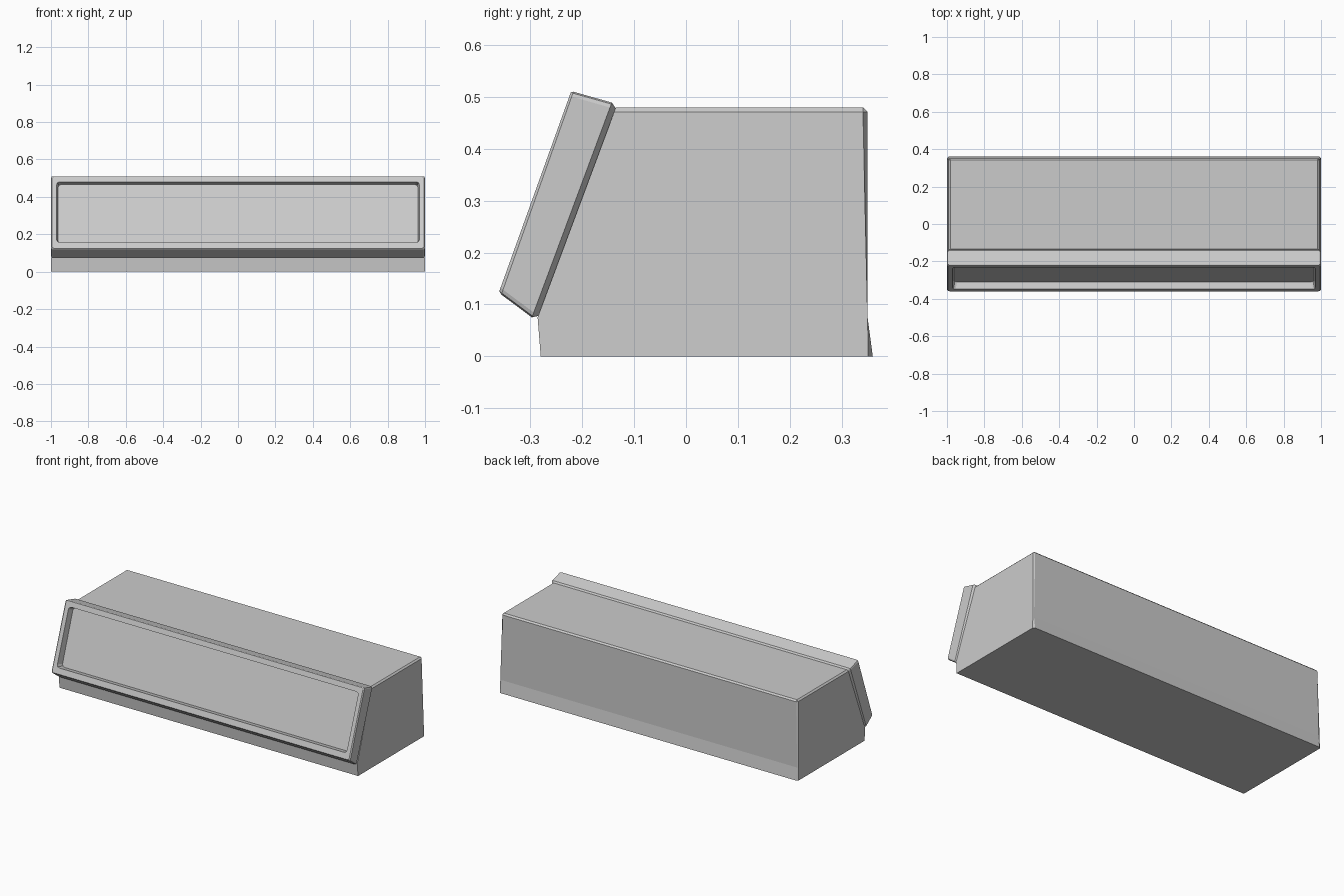
import bpy, bmesh

if "Cube" in bpy.data.objects:
    bpy.data.objects.remove(bpy.data.objects["Cube"])


def make_object(name, bm):
    bmesh.ops.recalc_face_normals(bm, faces=bm.faces[:])
    mesh = bpy.data.meshes.new(name)
    bm.to_mesh(mesh)
    bm.free()
    obj = bpy.data.objects.new(name, mesh)
    bpy.context.collection.objects.link(obj)
    return obj


# Housing: side profile (y, z) swept across the width, tapering slightly upward
profile = [(-0.28, 0), (-0.286, 0.075), (-0.135, 0.48),
           (0.35, 0.48), (0.35, 0.075), (0.36, 0)]
bm = bmesh.new()
left, right = [[bm.verts.new((s * (1 - 0.02 * z), y, z)) for y, z in profile]
               for s in (-1, 1)]
bm.faces.new(left)
bm.faces.new(right[::-1])
for i in range(len(profile)):
    j = (i + 1) % len(profile)
    bm.faces.new((left[i], right[i], right[j], left[j]))

# Chamfer the top rim and the rear corners
edges = []
for e in bm.edges:
    a, b = (v.co for v in e.verts)
    top = min(a.z, b.z) > 0.47 and max(a.y, b.y) > 0
    rear = min(a.y, b.y) > 0.34 and a.x * b.x > 0
    if top or rear:
        edges.append(e)
bmesh.ops.bevel(bm, geom=edges, offset=0.009, segments=1, affect='EDGES')
make_object("housing", bm)


# Slanted front frame: loft of rounded rectangles from back, over the rim, into the recess
def ring(bm, half, low, high, r):
    """Rectangle between low and high (y, z) points with softened corners."""
    length = ((high[0] - low[0]) ** 2 + (high[1] - low[1]) ** 2) ** 0.5
    k = r / length
    quarter = [(half, k), (half - 0.3 * r, 0.3 * k), (half - r, 0)]
    pts = [(x, 1 - t) for x, t in quarter[::-1]] + quarter
    pts += [(-x, t) for x, t in pts[::-1]]
    return [bm.verts.new((x, low[0] + t * (high[0] - low[0]),
                          low[1] + t * (high[1] - low[1]))) for x, t in pts]


bm = bmesh.new()
sections = [
    (0.985, (-0.284, 0.078), (-0.134, 0.476), 0.008),
    (1.0, (-0.297, 0.075), (-0.143, 0.489), 0.010),
    (1.0, (-0.356, 0.119), (-0.217, 0.510), 0.010),
    (0.994, (-0.360, 0.125), (-0.222, 0.509), 0.010),
    (0.970, (-0.348, 0.157), (-0.232, 0.480), 0.016),
    (0.962, (-0.309, 0.148), (-0.200, 0.466), 0.016),
]
rings = [ring(bm, *s) for s in sections]
for a, b in zip(rings, rings[1:]):
    for i in range(len(a)):
        j = (i + 1) % len(a)
        bm.faces.new((a[i], a[j], b[j], b[i]))
bm.faces.new(rings[0][::-1])
bm.faces.new(rings[-1])
make_object("front_frame", bm)
